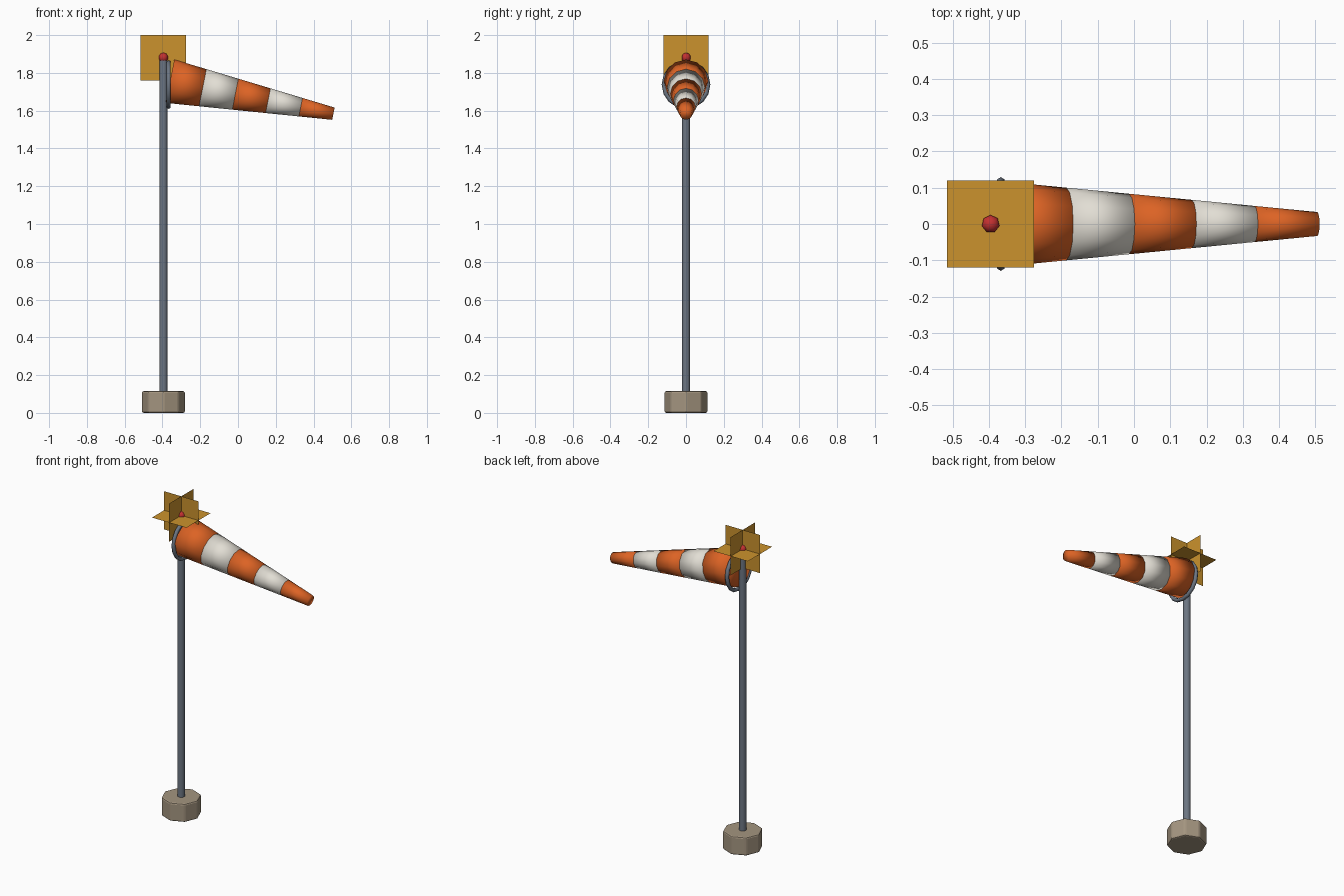
import bpy, math
from mathutils import Vector, Matrix

if "Cube" in bpy.data.objects:
    bpy.data.objects.remove(bpy.data.objects["Cube"])


def mat(name, rgb):
    m = bpy.data.materials.new(name)
    m.diffuse_color = (*rgb, 1)
    m.use_nodes = True
    m.node_tree.nodes["Principled BSDF"].inputs["Base Color"].default_value = m.diffuse_color
    return m


ORANGE = mat("orange cloth", (0.72, 0.125, 0.018))
WHITE = mat("white cloth", (0.76, 0.73, 0.66))
STEEL = mat("grey steel", (0.15, 0.18, 0.225))
STONE = mat("tan stone", (0.37, 0.30, 0.215))
RED = mat("red lamp", (0.55, 0.03, 0.03))
GOLD = mat("gold sheet", (0.60, 0.29, 0.026))


def finish(name, material, angle=None):
    o = bpy.context.object
    o.name = name
    o.data.materials.append(material)
    if angle is None:
        bpy.ops.object.shade_smooth()
    elif angle > 0:
        bpy.ops.object.shade_smooth_by_angle(angle=math.radians(angle))
    return o


def frustum(name, material, a, b, ra, rb, sides, angle=None):
    a, b = Vector(a), Vector(b)
    d = b - a
    bpy.ops.mesh.primitive_cone_add(vertices=sides, radius1=ra, radius2=rb, depth=d.length)
    o = finish(name, material, angle)
    q = Vector((0, 0, 1)).rotation_difference(d.normalized())
    o.data.transform(Matrix.Translation((a + b) / 2) @ q.to_matrix().to_4x4())
    return o


X = -0.395

# Octagonal base block with softened edges
base = frustum("base_block", STONE, (X, 0, 0), (X, 0, 0.115), 0.115, 0.115, 8, 0)
bev = base.modifiers.new("soft_edges", 'BEVEL')
bev.width = 0.009
bev.segments = 2

# Pole
frustum("pole", STEEL, (X, 0, 0.10), (X, 0, 1.865), 0.022, 0.022, 10, 40)

# Red ball on top
bpy.ops.mesh.primitive_uv_sphere_add(segments=7, ring_count=5, radius=0.026,
                                     location=(X, 0, 1.881))
finish("top_ball", RED)

# Three crossed square sheets around the ball
for name, rot in (("sheet_flat", (0, 0, 0)),
                  ("sheet_front", (math.pi / 2, 0, 0)),
                  ("sheet_side", (0, math.pi / 2, 0))):
    bpy.ops.mesh.primitive_plane_add(size=0.24, location=(X, 0, 1.88), rotation=rot)
    finish(name, GOLD, 0)

# Mouth ring
bpy.ops.mesh.primitive_torus_add(major_radius=0.117, minor_radius=0.012,
                                 major_segments=16, minor_segments=6,
                                 location=(-0.367, 0, 1.738),
                                 rotation=(0, math.pi / 2, 0))
finish("mouth_ring", STEEL)

# Tapering sock: five striped bands along a drooping axis
start, end = Vector((-0.36, 0, 1.756)), Vector((0.505, 0, 1.584))
r0, r1, n = 0.117, 0.033, 5
for i in range(n):
    s, t = i / n, (i + 1) / n
    frustum(f"sock_band_{i + 1}", WHITE if i % 2 else ORANGE,
            start.lerp(end, s), start.lerp(end, t),
            r0 + (r1 - r0) * s, r0 + (r1 - r0) * t, 12)
